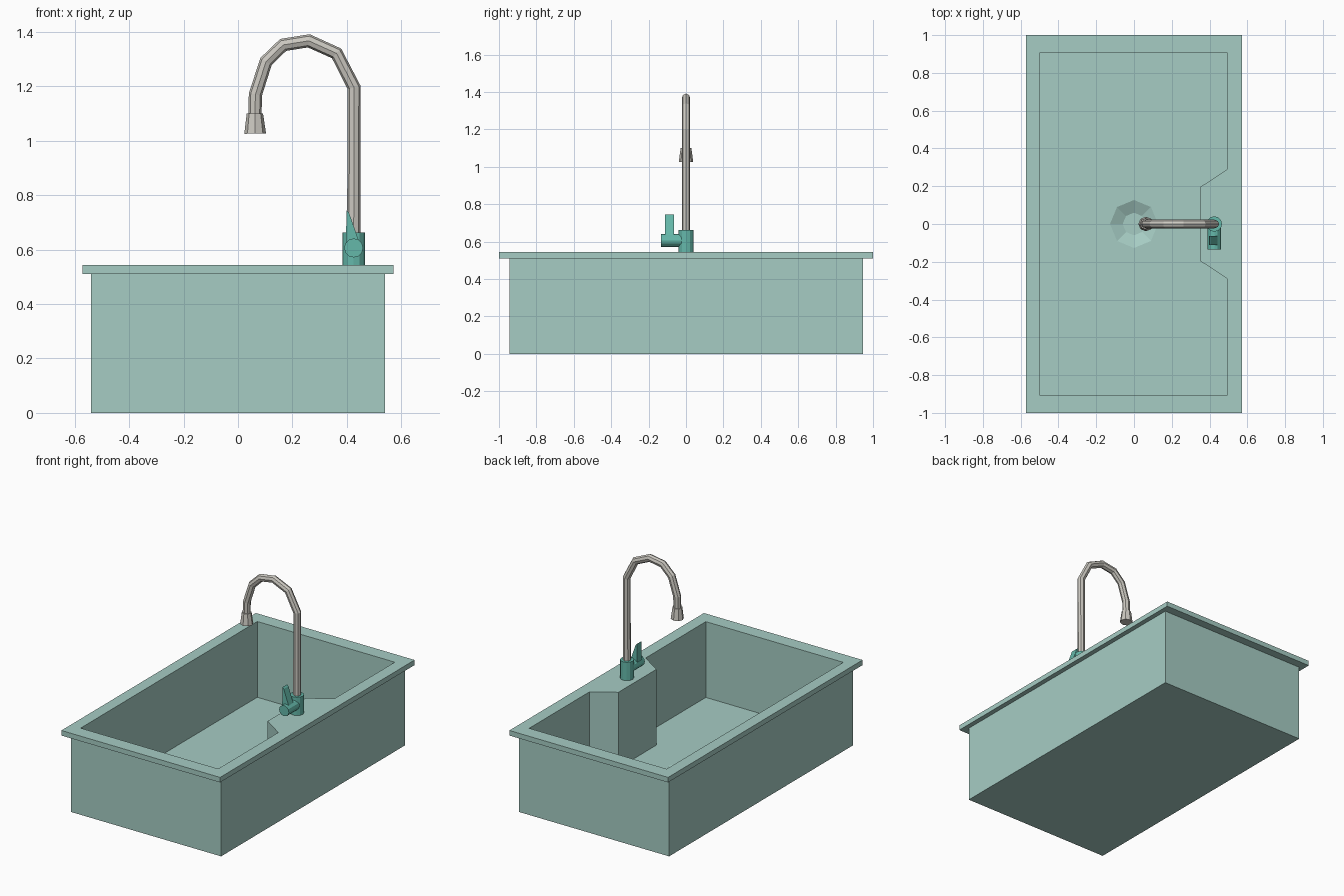
import bpy, bmesh, math
from mathutils import Vector

if "Cube" in bpy.data.objects:
    bpy.data.objects.remove(bpy.data.objects["Cube"])


def material(name, rgb):
    m = bpy.data.materials.new(name)
    m.diffuse_color = (*rgb, 1.0)
    m.use_nodes = True
    m.node_tree.nodes["Principled BSDF"].inputs["Base Color"].default_value = m.diffuse_color
    return m


PALE = material("pale_teal", (0.38, 0.605, 0.55))
TEAL = material("deep_teal", (0.13, 0.48, 0.40))
GREY = material("warm_grey", (0.60, 0.58, 0.53))


def finish(name, bm, mat):
    bmesh.ops.recalc_face_normals(bm, faces=bm.faces)
    me = bpy.data.meshes.new(name)
    bm.to_mesh(me)
    bm.free()
    me.materials.append(mat)
    ob = bpy.data.objects.new(name, me)
    bpy.context.collection.objects.link(ob)
    return ob


def ring(bm, pts):
    return [bm.verts.new(p) for p in pts]


def bridge(bm, a, b):
    n = len(a)
    for i in range(n):
        j = (i + 1) % n
        bm.faces.new((a[i], a[j], b[j], b[i]))


def fill_between(bm, *loops):
    edges = []
    for lp in loops:
        for i in range(len(lp)):
            pair = (lp[i], lp[(i + 1) % len(lp)])
            edges.append(bm.edges.get(pair) or bm.edges.new(pair))
    bmesh.ops.triangle_fill(bm, use_beauty=True, edges=edges)


def rect(x, y, z):
    return [(-x, -y, z), (x, -y, z), (x, y, z), (-x, y, z)]


def circle(r, z, n=8):
    return [(r * math.cos(math.tau * i / n), r * math.sin(math.tau * i / n), z) for i in range(n)]


def tube(name, path, radii, mat, sides, squash=1.0):
    """Sweep a ring along a path lying in one plane; squash scales the sideways radius."""
    bm = bmesh.new()
    pts = [Vector(p) for p in path]
    side = Vector((1, 0, 0)) if abs(pts[-1].y - pts[0].y) > 0.01 else Vector((0, 1, 0))
    rings = []
    for i, p in enumerate(pts):
        d_in = (p - pts[max(i - 1, 0)]).normalized()
        d_out = (pts[min(i + 1, len(pts) - 1)] - p).normalized()
        up = side.cross((d_in + d_out).normalized())
        rings.append(ring(bm, [p + radii[i] * (up * math.cos(a) + side * squash * math.sin(a))
                               for a in (math.tau * k / sides for k in range(sides))]))
    for a, b in zip(rings, rings[1:]):
        bridge(bm, a, b)
    bm.faces.new(rings[0])
    bm.faces.new(rings[-1])
    return finish(name, bm, mat)


# Sink basin: outer shell, overhanging rim, notched bowl and shallow drain
RIM, FLOOR = 0.543, 0.05
half = [(0.493, 0.29), (0.493, 0.908), (-0.497, 0.908)]
bowl = [(0.35, 0.195)] + half
bowl += [(x, -y) for x, y in reversed(bowl)]
bm = bmesh.new()
shell = [ring(bm, rect(*p)) for p in ((0.54, 0.945, 0), (0.54, 0.945, 0.51),
                                      (0.571, 1.0, 0.51), (0.571, 1.0, RIM))]
for a, b in zip(shell, shell[1:]):
    bridge(bm, a, b)
bm.faces.new(shell[0])
top = ring(bm, [(x, y, RIM) for x, y in bowl])
low = ring(bm, [(x, y, FLOOR) for x, y in bowl])
bridge(bm, top, low)
drain = ring(bm, circle(0.127, FLOOR))
drain_low = ring(bm, circle(0.06, 0.022))
bridge(bm, drain, drain_low)
bm.faces.new(drain_low)
fill_between(bm, shell[-1], top)
fill_between(bm, low, drain)
finish("sink_basin", bm, PALE)

# Tap base and side valve
FX = 0.425
tube("tap_base", [(FX, 0, RIM - 0.003), (FX, 0, 0.662)], [0.041] * 2, TEAL, 12)
tube("tap_valve", [(FX, 0, 0.606), (FX, -0.134, 0.606)], [0.035] * 2, TEAL, 12)

# Wedge-shaped lever on the valve
bm = bmesh.new()
wedge = [(0.396, 0.61), (0.452, 0.61), (0.443, 0.635), (0.408, 0.735), (0.399, 0.745)]
front, back = (ring(bm, [(x, y, z) for x, z in wedge]) for y in (-0.112, -0.064))
bridge(bm, front, back)
bm.faces.new(front)
bm.faces.new(back)
finish("tap_lever", bm, TEAL)

# Gooseneck spout and flared nozzle
neck = [(FX, 0.64), (0.427, 1.195), (0.362, 1.321), (0.26, 1.367), (0.166, 1.352),
        (0.103, 1.291), (0.064, 1.17), (0.062, 1.09)]
tube("spout", [(x, 0, z) for x, z in neck], [0.0245] * len(neck), GREY, 8, 0.92)
tube("nozzle", [(0.062, 0, 1.1), (0.063, 0, 1.026)], [0.03, 0.04], GREY, 8, 0.96)
